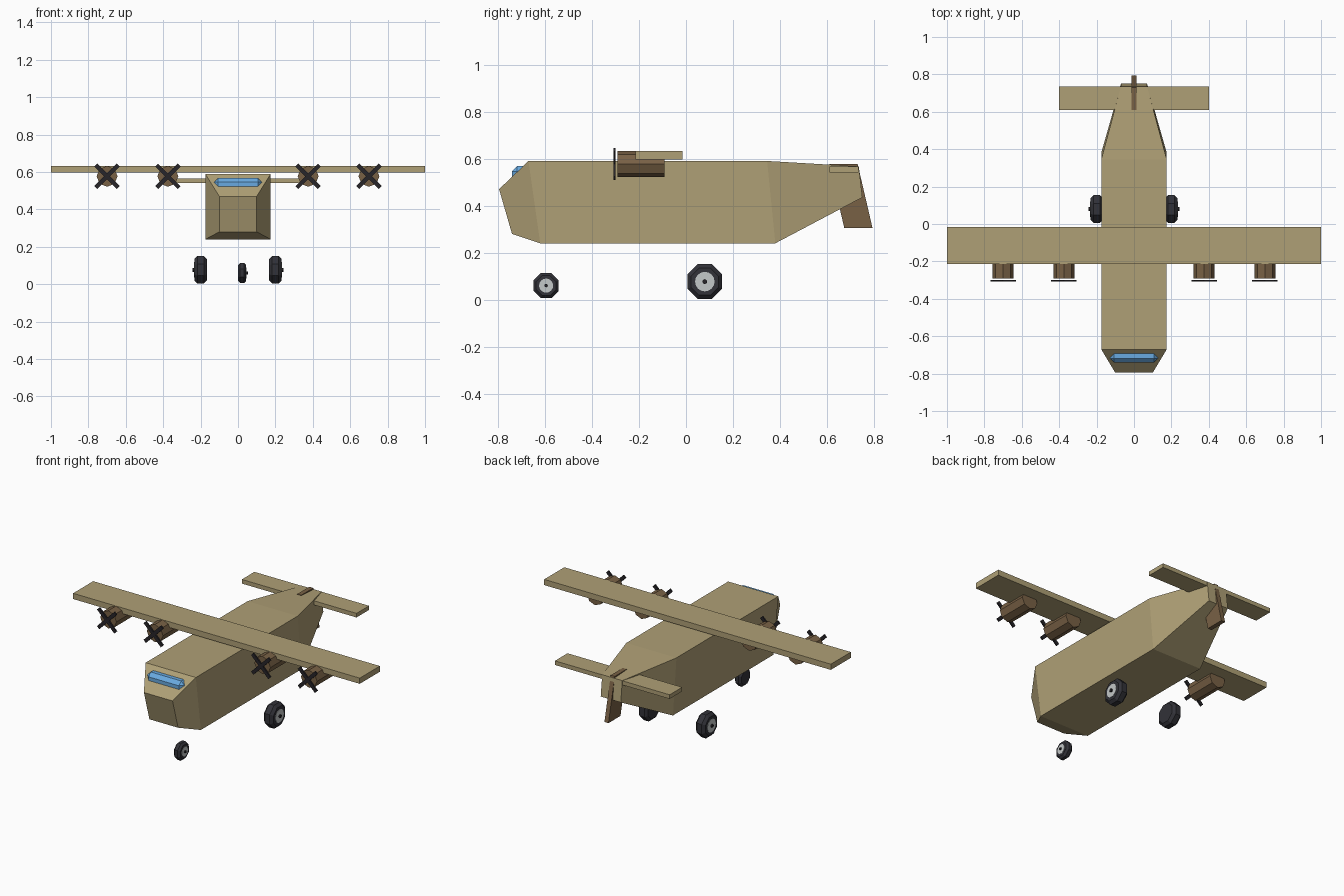
import bpy, bmesh
from math import pi
from mathutils import Matrix, Vector

if "Cube" in bpy.data.objects:
    bpy.data.objects.remove(bpy.data.objects["Cube"], do_unlink=True)


def material(name, rgb):
    m = bpy.data.materials.new(name)
    m.use_nodes = True
    m.diffuse_color = (*rgb, 1)
    m.node_tree.nodes["Principled BSDF"].inputs["Base Color"].default_value = (*rgb, 1)
    return m


TAN = material("tan paint", (0.43, 0.35, 0.18))
BROWN = material("brown paint", (0.19, 0.12, 0.06))
BLUE = material("blue glass", (0.14, 0.40, 0.75))
RUBBER = material("dark rubber", (0.032, 0.032, 0.04))
BLACK = material("black metal", (0.02, 0.018, 0.022))
GREY = material("light grey metal", (0.55, 0.58, 0.58))


def finish(name, bm, mat):
    bmesh.ops.recalc_face_normals(bm, faces=bm.faces)
    mesh = bpy.data.meshes.new(name)
    bm.to_mesh(mesh)
    bm.free()
    mesh.materials.append(mat)
    obj = bpy.data.objects.new(name, mesh)
    bpy.context.collection.objects.link(obj)
    return obj


def bevel(obj, width):
    mod = obj.modifiers.new("chamfer", "BEVEL")
    mod.width = width
    mod.segments = 1
    mod.limit_method = "ANGLE"
    mod.angle_limit = pi / 3


def box(name, center, size, mat):
    bm = bmesh.new()
    bmesh.ops.create_cube(bm, size=1, matrix=Matrix.Translation(center) @ Matrix.Diagonal((*size, 1)))
    return finish(name, bm, mat)


def cylinder(name, center, radius, depth, axis, sides, mat, spin=0):
    turn = Vector((0, 0, 1)).rotation_difference(Vector(axis)).to_matrix().to_4x4()
    bm = bmesh.new()
    bmesh.ops.create_cone(bm, cap_ends=True, segments=sides, radius1=radius, radius2=radius,
                          depth=depth, matrix=Matrix.Translation(center) @ turn @ Matrix.Rotation(spin, 4, "Z"))
    return finish(name, bm, mat)


def loft(name, rings, mat):
    bm = bmesh.new()
    loops = [[bm.verts.new(p) for p in ring] for ring in rings]
    n = len(loops[0])
    for a, b in zip(loops, loops[1:]):
        for i in range(n):
            j = (i + 1) % n
            bm.faces.new((a[i], a[j], b[j], b[i]))
    bm.faces.new(loops[0])
    bm.faces.new(loops[-1])
    return finish(name, bm, mat)


# Fuselage: half width, top y, top z, bottom y, bottom z
sections = [(0.10, -0.795, 0.47, -0.74, 0.28),
            (0.175, -0.67, 0.59, -0.62, 0.24),
            (0.175, 0.345, 0.59, 0.38, 0.24),
            (0.07, 0.735, 0.567, 0.75, 0.435)]
loft("fuselage", [[(-w, ty, tz), (w, ty, tz), (w, by, bz), (-w, by, bz)]
                  for w, ty, tz, by, bz in sections], TAN)

# Windshield
bevel(box("windshield", (0, -0.70, 0.528), (0.256, 0.08, 0.08), BLUE), 0.022)

# Wing and tailplane
box("wing", (0, -0.115, 0.615), (2, 0.2, 0.036), TAN)
box("tailplane", (0, 0.672, 0.553), (0.8, 0.125, 0.026), TAN)

# Swept tail fin
loft("tail_fin", [[(x, 0.61, 0.577), (x, 0.73, 0.577), (x, 0.793, 0.306), (x, 0.673, 0.306)]
                  for x in (-0.014, 0.014)], BROWN)

# Engines and propellers
for side, label in ((-1, "right"), (1, "left")):
    for x, place in ((0.375, "inner"), (0.70, "outer")):
        cx = side * x
        cylinder(f"{label}_{place}_engine", (cx, -0.192, 0.577), 0.056, 0.2, (0, 1, 0), 8, BROWN)
        bm = bmesh.new()
        for angle in (pi / 4, -pi / 4):
            bmesh.ops.create_cube(bm, size=1, matrix=Matrix.Translation((cx, -0.304, 0.577))
                                  @ Matrix.Rotation(angle, 4, "Y") @ Matrix.Diagonal((0.17, 0.009, 0.022, 1)))
        finish(f"{label}_{place}_propeller", bm, BLACK)


# Wheels, with the hub on the outward side
def wheel(name, x, y, z, radius, width, out):
    tyre = cylinder(name + "_tyre", (x, y, z), radius, width, (1, 0, 0), 8, RUBBER, pi / 8)
    bevel(tyre, radius * 0.2)
    face = x + out * width / 2
    cylinder(name + "_hub", (face, y, z), radius * 0.52, 0.004, (1, 0, 0), 16, GREY)
    cylinder(name + "_axle", (face, y, z), radius * 0.13, 0.02, (1, 0, 0), 8, BLACK)


wheel("right_wheel", -0.2, 0.08, 0.077, 0.08, 0.066, -1)
wheel("left_wheel", 0.2, 0.08, 0.077, 0.08, 0.066, 1)
wheel("nose_wheel", 0.022, -0.595, 0.06, 0.058, 0.044, 1)
